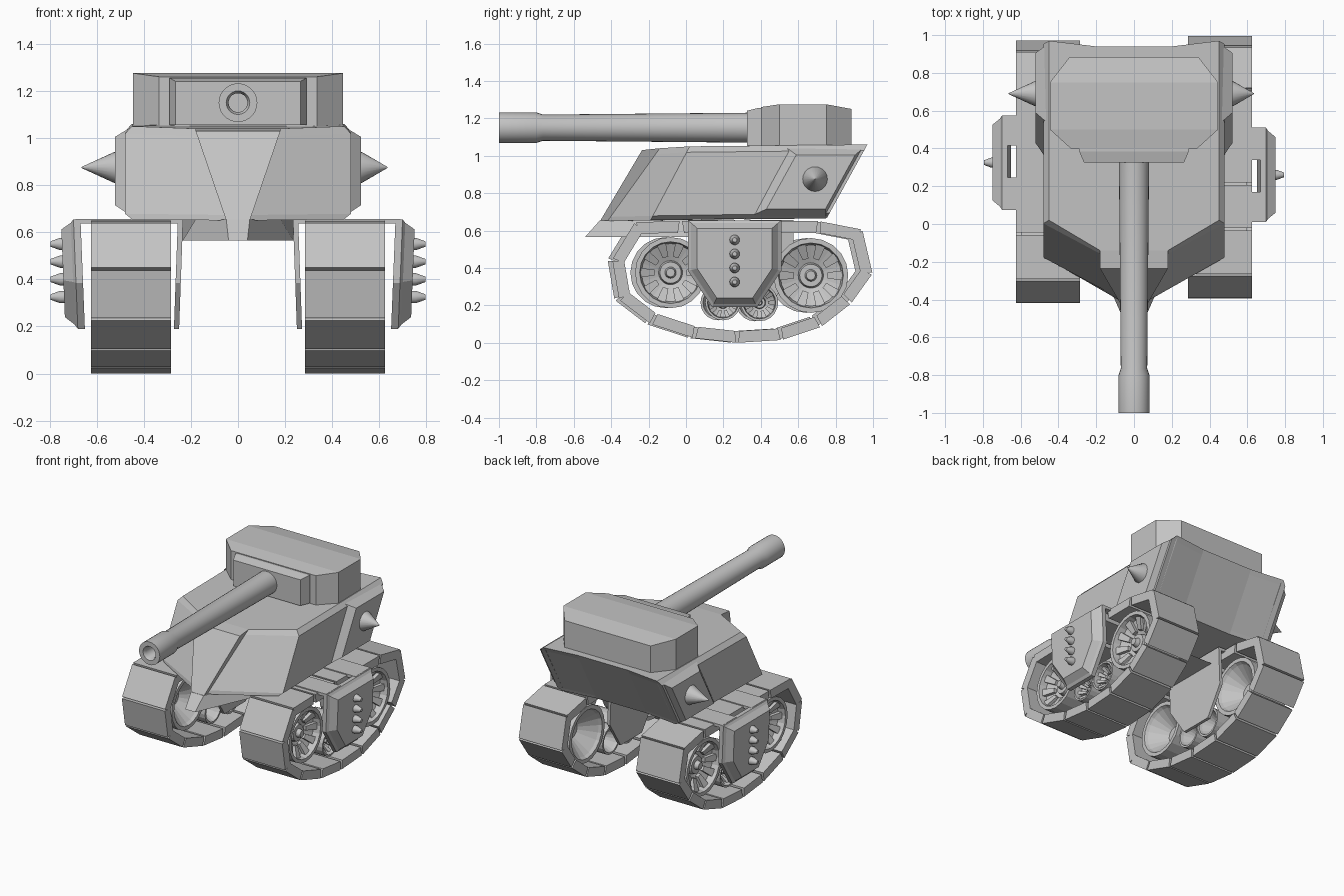
import bpy, bmesh, math
from mathutils import Vector

cube = bpy.data.objects.get("Cube")
if cube:
    bpy.data.objects.remove(cube)

grey = bpy.data.materials.new("plain_grey")
grey.use_nodes = True
colour = (0.55, 0.55, 0.55, 1)
grey.diffuse_color = colour
grey.node_tree.nodes["Principled BSDF"].inputs["Base Color"].default_value = colour


def loft(bm, rings, caps=True):
    """Skin a list of matching closed rings."""
    vs = [[bm.verts.new(p) for p in ring] for ring in rings]
    n = len(vs[0])
    for a, b in zip(vs, vs[1:]):
        for i in range(n):
            j = (i + 1) % n
            bm.faces.new((a[i], a[j], b[j], b[i]))
    if caps:
        bm.faces.new(vs[0])
        bm.faces.new(vs[-1])
    return vs


def finish(name, bm, smooth=False):
    bmesh.ops.recalc_face_normals(bm, faces=bm.faces)
    mesh = bpy.data.meshes.new(name)
    bm.to_mesh(mesh)
    bm.free()
    mesh.materials.append(grey)
    ob = bpy.data.objects.new(name, mesh)
    bpy.context.collection.objects.link(ob)
    if smooth:
        bpy.ops.object.select_all(action="DESELECT")
        ob.select_set(True)
        bpy.context.view_layer.objects.active = ob
        bpy.ops.object.shade_smooth_by_angle(angle=math.radians(35))


def lathe(bm, centre, axis, profile, n=24):
    """Rings of (radius, distance along axis) around x or y."""
    rings = []
    for r, d in profile:
        ring = []
        for i in range(n):
            a = 2 * math.pi * i / n
            u, v = r * math.cos(a), r * math.sin(a)
            off = (d, u, v) if axis == "x" else (u, d, v)
            ring.append(Vector(centre) + Vector(off))
        rings.append(ring)
    loft(bm, rings)


def shell(name, halves, quads):
    """Loft half outlines closed by their mirror images, capped by quads."""
    bm = bmesh.new()
    rings = [h + [(-x, y, z) for x, y, z in reversed(h)] for h in halves]
    vs = loft(bm, rings, caps=False)
    for ring in (vs[0], vs[-1]):
        for q in quads:
            bm.faces.new([ring[i] for i in q])
    finish(name, bm)


crosswise = [(i, i + 1, 6 - i, 7 - i) for i in range(3)]
lengthwise = [(0, 1, 8, 9), (1, 4, 5, 8), (1, 2, 3, 4), (5, 6, 7, 8)]

# Sheared hull with a raised prow panel, chamfered edges and a folded rear
low = [(.05, -.46, .65), (.05, -.42, .65), (.48, -.19, .655), (.48, .755, .67), (.2, .725, .67)]
high = [(.18, -.235, 1.03), (.18, -.14, 1.04), (.48, .02, 1.05), (.48, .97, 1.06), (.2, .94, 1.06)]
rings = []
for t, side in ((0, .45), (.06, .48), (.92, .48), (1, .45)):
    half = [tuple(Vector(a).lerp(Vector(b), t)) for a, b in zip(low, high)]
    for i in (2, 3):
        half[i] = (side,) + half[i][1:]
    rings.append(half)
shell("hull", rings, lengthwise)

# Keel under the hull, with a ramped rear
shell("keel", [
    [(.04, -.54, .565), (.235, -.1, .565), (.235, .5, .565), (.1, .5, .565)],
    [(.05, -.46, .655), (.18, -.12, .655), (.235, .25, .66), (.1, .25, .66)]], crosswise)

# Turret with a gently ridged roof
plan = [(.335, .4), (.445, .5), (.445, .75), (.34, .885)]
roof = (1.26, 1.275, 1.275, 1.25)
shell("turret", [[(x, y, 1.04) for x, y in plan],
                 [(x, y, z) for (x, y), z in zip(plan, roof)]], crosswise)

# Gun mantlet
bm = bmesh.new()
loft(bm, [[(-w, y, 1.055), (w, y, 1.055), (w, y, h), (-w, y, h)]
          for y, w, h in ((.46, .29, 1.255), (.385, .29, 1.255), (.325, .265, 1.24))])
finish("mantlet", bm)

# Hollow barrel with a thicker muzzle
bm = bmesh.new()
lathe(bm, (0, 0, 1.15), "y", [(.08, .34), (.07, -.765), (.082, -.8), (.082, -1),
                              (.05, -1), (.04, -.98), (.04, -.8)], 28)
finish("gun_barrel", bm, True)

# Track outline as (y, z), running round the loop
path = [Vector(p) for p in (
    (-.285, .645), (-.407, .445), (-.37, .23), (-.2, .1), (.03, .025),
    (.26, 0), (.5, .015), (.71, .085), (.87, .21), (.985, .37),
    (.93, .605), (.7, .65), (.46, .65), (.2, .65), (-.04, .65))]
shield = [(0, .655), (.5, .655), (.5, .385), (.37, .19), (.13, .19), (0, .385)]


def shrink(outline, k):
    cy, cz = .25, .44
    return [(cy + (y - cy) * k, cz + (z - cz) * k) for y, z in outline]


def wheel(bm, s, y, z, r):
    x0, x1 = .315, .595
    # Deep funnel on the inside, shallow dish and hub on the outside
    lathe(bm, (0, y, z), "x", [(a * r, s * x) for a, x in (
        (.2, x0 + .12), (.3, x0 + .12), (.8, x0 + .02), (.86, x0),
        (1, x0), (1, x1), (.87, x1), (.82, x1 - .05), (.34, x1 - .09),
        (.3, x1 - .06), (.16, x1 - .06), (.12, x1 - .03))], 20)
    # Spokes lie along the dished face
    for i in range(10):
        a = 2 * math.pi * i / 10
        u = Vector((0, math.cos(a), math.sin(a)))
        v = Vector((0, -math.sin(a), math.cos(a)))
        h = Vector((s * .022, 0, 0))
        ends = []
        for f, w, x in ((.45, .08, x1 - .08), (.84, .13, x1 - .045)):
            c = Vector((s * x, y, z)) + u * f * r
            ends.append([c - v * w * r - h, c + v * w * r - h,
                         c + v * w * r + h, c - v * w * r + h])
        loft(bm, ends)


for s, label in ((1, "left"), (-1, "right")):
    shift = s * .0125

    def sy(y):
        # Side shields are turned half round rather than mirrored
        return y + .01 if s > 0 else .575 - y

    def leaning(outline, x):
        # Shields lean outward towards the top
        return [(s * (x + (z - .19) * .04 * (1 if x > .4 else -.9)), sy(y), z) for y, z in outline]

    # Side armour pad
    bm = bmesh.new()
    loft(bm, [[(s * x, y, z) for y, z in pts] for x, pts in (
        (.44, [(.31, .66), (.748, .665), (.965, 1.055), (.52, 1.055)]),
        (.522, [(.43, .715), (.745, .715), (.905, 1.005), (.59, 1.005)]))])
    finish(label + "_side_armour", bm)

    # Hull spike
    bm = bmesh.new()
    lathe(bm, (0, .69, .875), "x", [(.068, s * .5), (.066, s * .525),
                                    (.002, s * .65 - .015)], 20)
    finish(label + "_spike", bm, True)

    # Track pads with narrow gaps
    bm = bmesh.new()
    for a, b in zip(path, path[1:] + path[:1]):
        d = (b - a).normalized()
        inward = Vector((-d.y, d.x)) * .062
        p, q = a + d * .007, b - d * .007
        quad = [p, q, q + inward - d * .01, p + inward + d * .01]
        loft(bm, [[(s * x, v.x + shift, v.y) for v in quad] for x in (.285, .625)])
    finish(label + "_track", bm)

    # Road wheels
    bm = bmesh.new()
    for y, z, r in ((-.095, .375, .19), (.655, .36, .2), (.185, .215, .095), (.38, .215, .1)):
        wheel(bm, s, y + shift, z, r)
    finish(label + "_wheels", bm)

    # Outer shield with a bevelled face
    bm = bmesh.new()
    loft(bm, [leaning(shrink(shield, k), x) for x, k in (
        (.65, 1), (.68, 1), (.692, .93), (.733, .8))])
    finish(label + "_outer_shield", bm)

    # Inner shield
    bm = bmesh.new()
    loft(bm, [leaning(shield, x) for x in (.25, .272)])
    finish(label + "_inner_shield", bm)

    # Bracket arms crossing over the track
    bm = bmesh.new()
    for y0, y1 in ((0, .16), (.33, .5)):
        loft(bm, [[(s * x, sy(y), z) for y, z in ((y0, .637), (y1, .637), (y1, .657), (y0, .657))]
                  for x in (.235, .69)])
    finish(label + "_bracket", bm)

    # Row of studs
    bm = bmesh.new()
    for z in (.55, .475, .4, .325):
        lathe(bm, (0, sy(.25), z), "x", [(.027, s * .73), (.027, s * .755), (.012, s * .795)], 14)
    finish(label + "_studs", bm, True)
